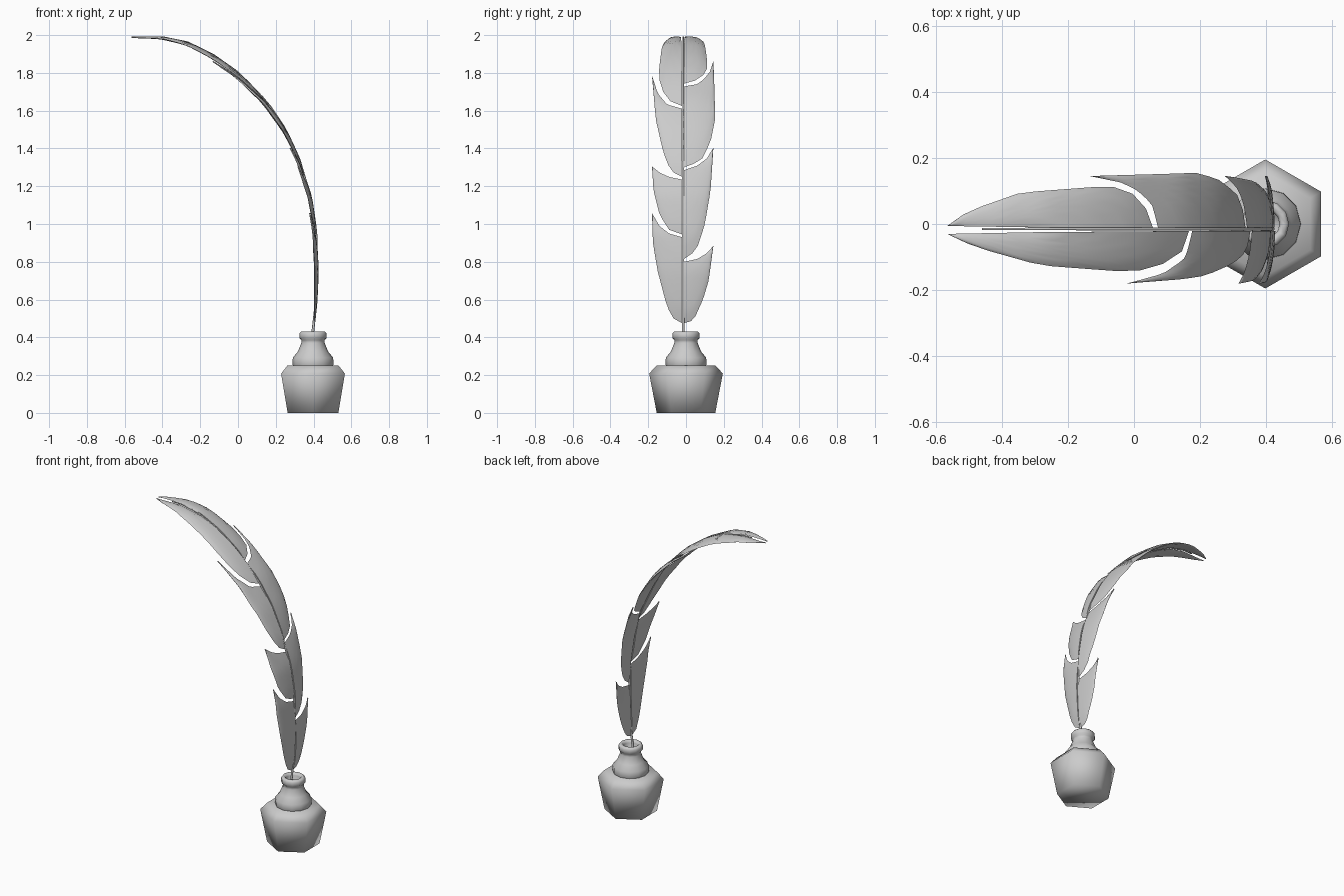
import bpy, bmesh, math
from mathutils import Vector

if "Cube" in bpy.data.objects:
    bpy.data.objects.remove(bpy.data.objects["Cube"], do_unlink=True)

grey = bpy.data.materials.new("plain_grey")
grey.use_nodes = True
GREY = (0.6, 0.6, 0.6, 1)
grey.diffuse_color = GREY
grey.node_tree.nodes["Principled BSDF"].inputs["Base Color"].default_value = GREY

WELL_X = 0.397
QUILL_Y = -0.015

# Feather spine as (station, x, z); past the bend the station runs along -x
SPINE = [(0.2, 0.38, 0.2), (0.43, 0.396, 0.43), (0.55, 0.41, 0.55), (0.75, 0.419, 0.75),
         (0.95, 0.413, 0.95), (1.15, 0.382, 1.15), (1.33, 0.328, 1.33), (1.5, 0.248, 1.5),
         (1.65, 0.15, 1.65), (1.79, 0.005, 1.795), (1.92, -0.13, 1.89), (2.06, -0.27, 1.962),
         (2.19, -0.4, 1.99), (2.355, -0.565, 1.988)]


def spine_at(t):
    for (t0, x0, z0), (t1, x1, z1) in zip(SPINE, SPINE[1:]):
        if t <= t1 or t1 == SPINE[-1][0]:
            f = (t - t0) / (t1 - t0)
            return Vector((x0 + (x1 - x0) * f, QUILL_Y, z0 + (z1 - z0) * f))


def normal_at(t):
    d = spine_at(min(t + 0.07, 2.355)) - spine_at(t - 0.07)
    return Vector((d.z, 0, -d.x)).normalized()


def finish(name, bm, angle=None):
    bmesh.ops.remove_doubles(bm, verts=bm.verts, dist=0.0004)
    bmesh.ops.recalc_face_normals(bm, faces=bm.faces)
    mesh = bpy.data.meshes.new(name)
    bm.to_mesh(mesh)
    bm.free()
    mesh.materials.append(grey)
    obj = bpy.data.objects.new(name, mesh)
    bpy.context.collection.objects.link(obj)
    bpy.ops.object.select_all(action='DESELECT')
    obj.select_set(True)
    bpy.context.view_layer.objects.active = obj
    if angle:
        bpy.ops.object.shade_smooth_by_angle(angle=math.radians(angle))
    else:
        bpy.ops.object.shade_smooth()
    return obj


def skin(bm, rings, closed):
    n = len(rings[0])
    for a, b in zip(rings, rings[1:]):
        for i in range(n if closed else n - 1):
            j = (i + 1) % n
            bm.faces.new((a[i], a[j], b[j], b[i]))


def turned(name, profile, sides, turn):
    bm = bmesh.new()
    rings = []
    for r, z in profile:
        angles = [turn + math.tau * i / sides for i in range(sides)]
        rings.append([bm.verts.new((WELL_X + r * math.cos(a), r * math.sin(a), z)) for a in angles])
    skin(bm, rings, True)
    bm.faces.new(rings[0])
    bm.faces.new(rings[-1])
    return finish(name, bm)


# Inkwell: six-sided body and rounder open neck
turned("inkwell_body", [(0.155, 0), (0.195, 0.208), (0.157, 0.25)], 6, math.pi / 2)
turned("inkwell_neck", [(0.1, 0.235), (0.108, 0.255), (0.107, 0.292), (0.08, 0.325), (0.062, 0.37),
                        (0.062, 0.385), (0.072, 0.395), (0.072, 0.42), (0.064, 0.43), (0.05, 0.43),
                        (0.043, 0.415), (0.042, 0.32)], 12, 0)

# Quill shaft
bm = bmesh.new()
rings = []
for k in range(33):
    t = 0.25 + 2.0 * k / 32
    c, n = spine_at(t), normal_at(t)
    r = 0.0075 - 0.0035 * k / 32
    rings.append([bm.verts.new(c + r * (n * math.cos(a) + Vector((0, math.sin(a), 0))))
                  for a in [math.tau * i / 6 for i in range(6)]])
skin(bm, rings, True)
bm.faces.new(rings[0])
bm.faces.new(rings[-1])
finish("quill_shaft", bm)


def resample(points, count):
    pts = [Vector(p) for p in points]
    lengths = [(b - a).length for a, b in zip(pts, pts[1:])]
    out = []
    for k in range(count + 1):
        d = sum(lengths) * k / count
        for a, b, l in zip(pts, pts[1:], lengths):
            if d <= l or b is pts[-1]:
                out.append(a.lerp(b, min(d / l, 1)))
                break
            d -= l
    return out


def on_feather(y, t, bulge):
    w = y - QUILL_Y
    cup = w * w * (0.6 + max(0, t - 1.5))
    p = spine_at(t) + normal_at(t) * (bulge - cup)
    p.y = y
    return p


def vane(name, lower, upper, cols=12, rows=8):
    """Lens-shaped blade between two edges that run from the shaft to a shared tip."""
    bm = bmesh.new()
    low, up = resample(lower, cols), resample(upper + lower[-1:], cols)
    rings = []
    for k, (a, b) in enumerate(zip(low, up)):
        depth = 0.009 * (1 - 0.6 * k / cols)
        ring = []
        for side in (1, -1):
            for i in range(rows):
                f = i / rows if side > 0 else 1 - i / rows
                p = a.lerp(b, f)
                bulge = side * depth * math.sqrt(max(0, math.sin(math.pi * f)))
                ring.append(bm.verts.new(on_feather(p.x, p.y, bulge)))
        rings.append(ring)
    skin(bm, rings, True)
    bm.faces.new(rings[0])
    finish(name, bm, 50)


# Vanes as (y, station): lower edge out to the tip, then upper edge from the shaft
LEFT, RIGHT = -0.01, -0.021
vane("left_vane_base", [(LEFT, 0.475), (0.04, 0.49), (0.09, 0.6), (0.12, 0.7), (0.145, 0.885)],
     [(LEFT, 0.8), (0.06, 0.815), (0.11, 0.845)])
vane("left_vane_lower", [(LEFT, 0.815), (0.055, 0.86), (0.1, 1.0), (0.13, 1.18), (0.145, 1.41)],
     [(LEFT, 1.285), (0.06, 1.31), (0.11, 1.35)])
vane("left_vane_middle", [(LEFT, 1.3), (0.08, 1.335), (0.13, 1.44), (0.155, 1.57), (0.145, 1.91)],
     [(LEFT, 1.725), (0.06, 1.74), (0.1, 1.775), (0.125, 1.82)])
vane("left_vane_tip", [(LEFT, 1.74), (0.07, 1.765), (0.105, 1.81), (0.115, 1.86), (0.095, 2.13),
                       (0.04, 2.29), (-0.006, 2.355)], [(LEFT, 2.1)])
vane("right_vane_base", [(RIGHT, 0.475), (-0.06, 0.49), (-0.1, 0.56), (-0.15, 0.75), (-0.175, 0.9),
                         (-0.18, 1.06)], [(RIGHT, 0.93), (-0.09, 0.95), (-0.14, 0.99)])
vane("right_vane_lower", [(RIGHT, 0.945), (-0.09, 0.97), (-0.14, 1.05), (-0.172, 1.18), (-0.18, 1.31)],
     [(RIGHT, 1.235), (-0.09, 1.25), (-0.14, 1.275)])
vane("right_vane_middle", [(RIGHT, 1.25), (-0.08, 1.28), (-0.12, 1.38), (-0.16, 1.56), (-0.18, 1.8)],
     [(RIGHT, 1.61), (-0.1, 1.635), (-0.15, 1.7)])
vane("right_vane_tip", [(RIGHT, 1.625), (-0.1, 1.66), (-0.135, 1.735), (-0.145, 1.8), (-0.125, 2.07),
                        (-0.07, 2.27), (-0.03, 2.355)], [(-0.025, 2.1)])
